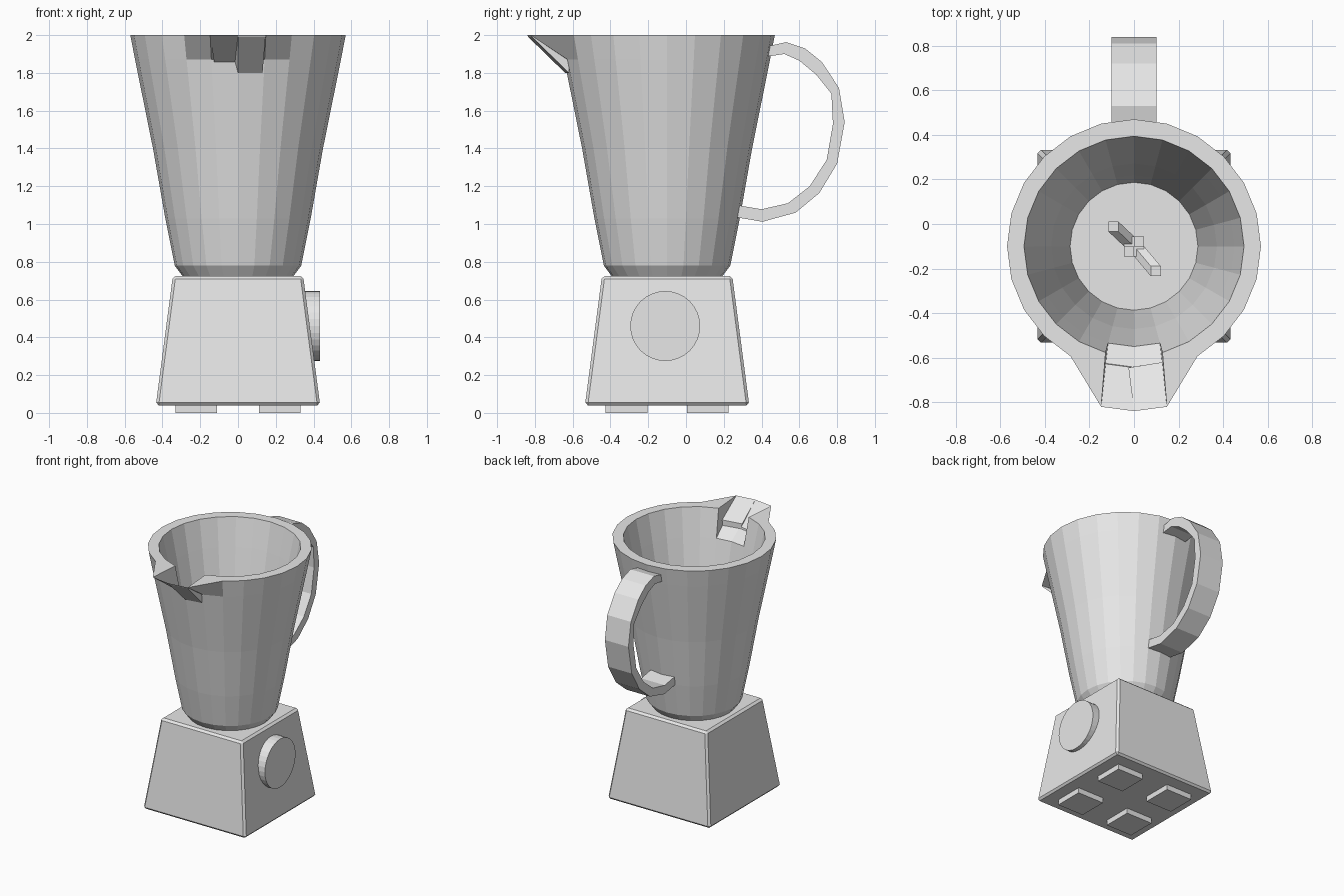
import bpy, bmesh, math
from mathutils import Vector

if "Cube" in bpy.data.objects:
    bpy.data.objects.remove(bpy.data.objects["Cube"])

grey = bpy.data.materials.new("light grey")
grey.use_nodes = True
grey.diffuse_color = (0.8, 0.8, 0.8, 1)
grey.node_tree.nodes["Principled BSDF"].inputs["Base Color"].default_value = (0.8, 0.8, 0.8, 1)

CY = -0.1      # axis of jug and base
SIDES = 24


def finish(name, bm):
    bmesh.ops.recalc_face_normals(bm, faces=bm.faces)
    mesh = bpy.data.meshes.new(name)
    bm.to_mesh(mesh)
    bm.free()
    mesh.materials.append(grey)
    obj = bpy.data.objects.new(name, mesh)
    bpy.context.collection.objects.link(obj)
    return obj


def add_prism(bm, bottom, top):
    """Closed solid between two matching polygons."""
    a = [bm.verts.new(p) for p in bottom]
    b = [bm.verts.new(p) for p in top]
    n = len(a)
    bm.faces.new(a)
    bm.faces.new(b)
    for i in range(n):
        j = (i + 1) % n
        bm.faces.new((a[i], a[j], b[j], b[i]))


def square(x, y, z, half):
    return [(x + sx * half, y + sy * half, z)
            for sx, sy in ((-1, -1), (1, -1), (1, 1), (-1, 1))]


# Tapered base with chamfered edges
bm = bmesh.new()
add_prism(bm, square(0, CY, 0.04, 0.435), square(0, CY, 0.725, 0.345))
base = finish("base", bm)
bevel = base.modifiers.new("chamfer", 'BEVEL')
bevel.width = 0.015
bevel.segments = 1

# Four feet
for sx, side in ((-1, "right"), (1, "left")):
    for sy, end in ((-1, "front"), (1, "back")):
        bm = bmesh.new()
        x, y = sx * 0.22, CY + sy * 0.215
        add_prism(bm, square(x, y, 0, 0.11), square(x, y, 0.05, 0.11))
        finish(f"{end}_{side}_foot", bm)

# Control knob on the side
bpy.ops.mesh.primitive_cylinder_add(vertices=32, radius=0.185, depth=0.1,
                                    location=(0.385, -0.11, 0.46),
                                    rotation=(0, math.pi / 2, 0))
knob = bpy.context.object
knob.name = "knob"
knob.data.materials.append(grey)

# Jug: outer wall up to the rim, then inner wall down to the floor
profile = [(0.29, 0.72), (0.335, 0.78), (0.385, 1.03), (0.45, 1.4), (0.545, 1.87),
           (0.57, 2.0), (0.494, 2.0), (0.45, 1.79), (0.372, 1.4), (0.32, 1.03), (0.287, 0.8)]
RIM, INNER = 5, 6
bm = bmesh.new()
rings = []
for r, z in profile:
    ring = []
    for i in range(SIDES):
        a = 2 * math.pi * i / SIDES        # index 0 points to the front
        ring.append(bm.verts.new((r * math.sin(a), CY - r * math.cos(a), z)))
    rings.append(ring)
# pull the front of the rim out into a spout
for i in (-1, 0, 1):
    rings[RIM][i].co.y -= 0.17
for k in range(len(rings) - 1):
    for i in range(SIDES):
        if k in (RIM, INNER) and i in (0, SIDES - 1):
            continue                        # opening for the pouring channel
        j = (i + 1) % SIDES
        bm.faces.new((rings[k][i], rings[k][j], rings[k + 1][j], rings[k + 1][i]))
bm.faces.new(rings[0])
bm.faces.new(rings[-1])
# sloping channel floor and its cheeks
for i in (-1, 0):
    bm.faces.new((rings[RIM][i], rings[RIM][i + 1], rings[INNER + 1][i + 1], rings[INNER + 1][i]))
for i in (-1, 1):
    bm.faces.new((rings[RIM][i], rings[INNER][i], rings[INNER + 1][i]))
finish("jug", bm)

# Raised slab on one half of the spout
bm = bmesh.new()
slab_top = [(0, -0.84, 2.0), (0.147, -0.82, 2.0), (0.13, -0.62, 1.895), (-0.025, -0.645, 1.895)]
slab_low = [(0, -0.835, 1.99), (0.145, -0.815, 1.99), (0.13, -0.62, 1.8), (0, -0.64, 1.8)]
add_prism(bm, slab_low, slab_top)
finish("spout_slab", bm)

# Handle: a flat band following an arc, as (y, z) pairs
outer = [(0.43, 1.94), (0.53, 1.963), (0.63, 1.93), (0.72, 1.857), (0.81, 1.72), (0.84, 1.54),
         (0.8, 1.32), (0.706, 1.164), (0.58, 1.06), (0.405, 1.012), (0.27, 1.035)]
inner = [(0.42, 1.885), (0.52, 1.9), (0.6, 1.865), (0.69, 1.79), (0.77, 1.69), (0.778, 1.53),
         (0.745, 1.34), (0.655, 1.2), (0.54, 1.11), (0.4, 1.078), (0.27, 1.1)]
bm = bmesh.new()
sections = []
for (oy, oz), (iy, iz) in zip(outer, inner):
    sections.append([bm.verts.new(p) for p in
                     ((-0.1, oy, oz), (0.1, oy, oz), (0.1, iy, iz), (-0.1, iy, iz))])
for s, t in zip(sections, sections[1:]):
    for i in range(4):
        j = (i + 1) % 4
        bm.faces.new((s[i], s[j], t[j], t[i]))
bm.faces.new(sections[0])
bm.faces.new(sections[-1])
finish("handle", bm)

# Blades: two upright stubs and two long arms rising outwards
bm = bmesh.new()
h = 0.0225
for x, y, tx, ty, top in ((h, h, h, h, 0.88), (-h, -h, -h, -h, 0.88),
                          (-h, h, -0.092, 0.088, 0.92), (h, -h, 0.098, -0.112, 0.92)):
    add_prism(bm, square(x, CY + y, 0.8, h), square(x, CY + y, 0.86, h))
    add_prism(bm, square(x, CY + y, 0.85, h), square(tx, CY + ty, top, h))
finish("blades", bm)
